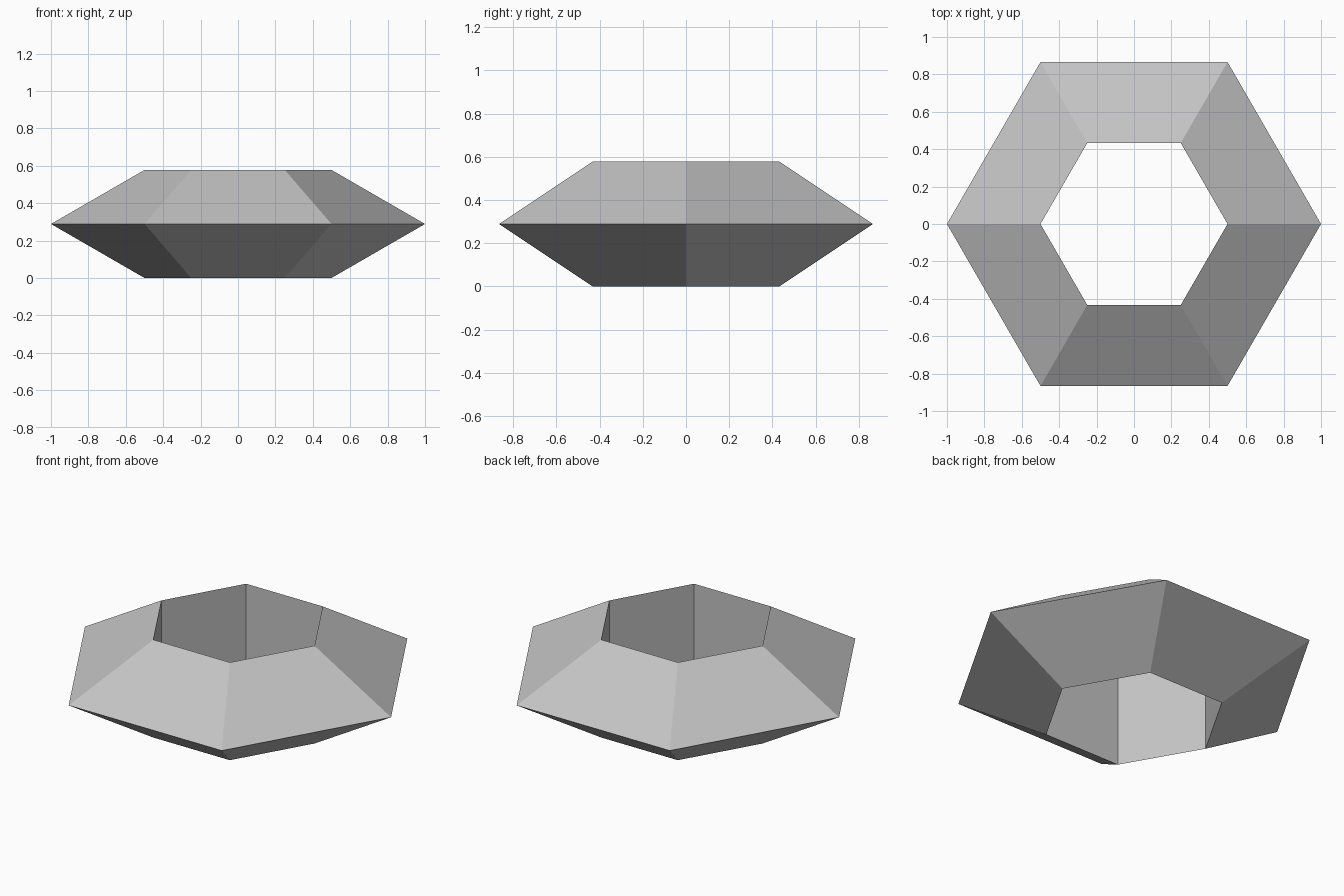
import bpy
import math

if "Cube" in bpy.data.objects:
    bpy.data.objects.remove(bpy.data.objects["Cube"])

# One flat grey for the whole ring
grey = bpy.data.materials.new("light grey")
grey.diffuse_color = (0.55, 0.55, 0.55, 1.0)
grey.use_nodes = True
grey.node_tree.nodes["Principled BSDF"].inputs["Base Color"].default_value = grey.diffuse_color

# Six-sided ring with a triangular section: point outward, flat wall inside
minor = 1 / 3
height = 2 * minor * math.sin(math.radians(120))
bpy.ops.mesh.primitive_torus_add(
    major_segments=6, minor_segments=3,
    major_radius=2 / 3, minor_radius=minor,
    location=(0, 0, height / 2))
ring = bpy.context.object
ring.name = "hexagonal_ring"
ring.data.materials.append(grey)
bpy.ops.object.shade_flat()
